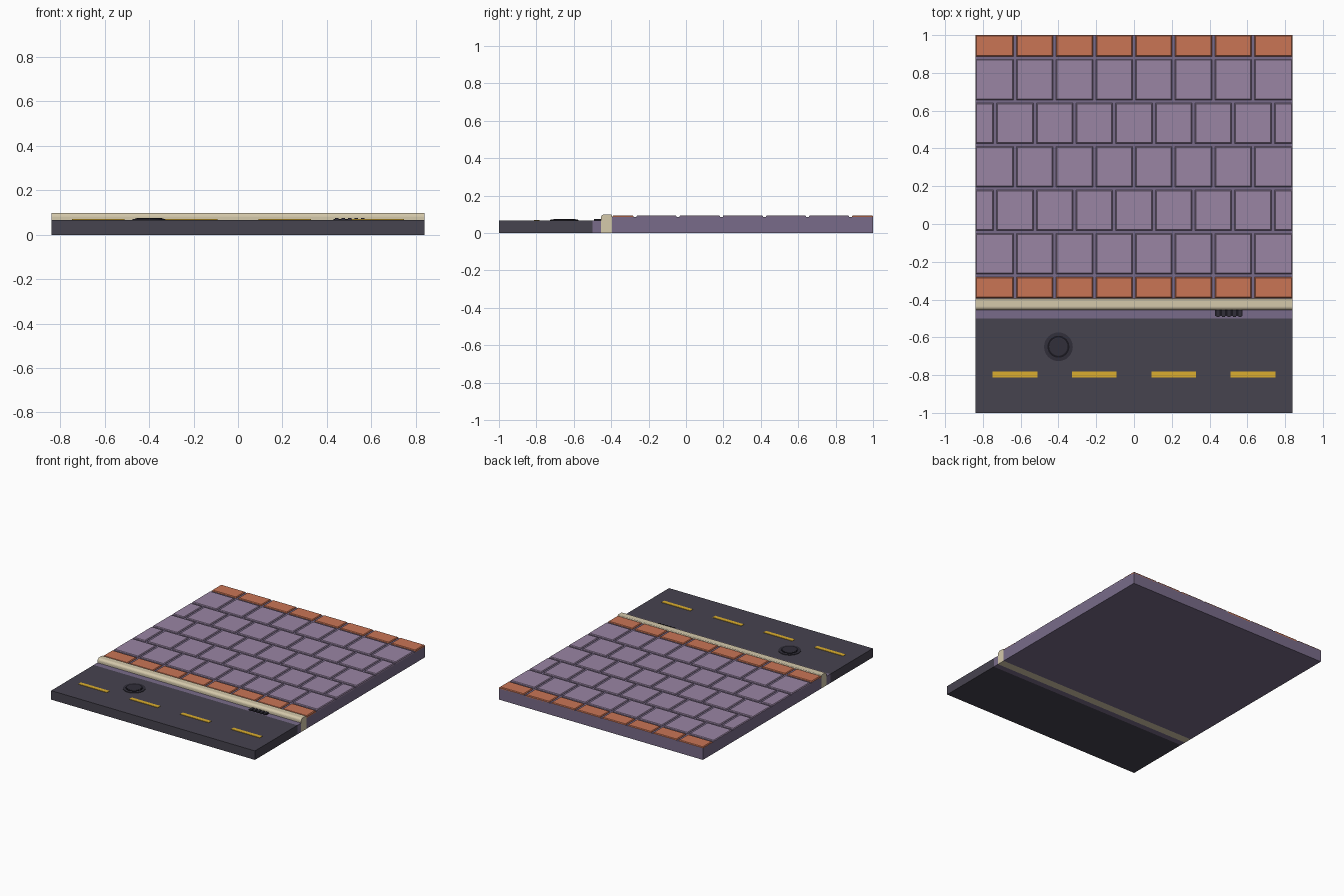
import bpy, bmesh, math

if "Cube" in bpy.data.objects:
    bpy.data.objects.remove(bpy.data.objects["Cube"])

W = 0.84          # half width of the slab
GAP = 0.016       # joint between pavers


def material(name, r, g, b):
    m = bpy.data.materials.new(name)
    m.diffuse_color = [(c / 255) ** 2.2 for c in (r, g, b)] + [1]
    m.use_nodes = True
    m.node_tree.nodes["Principled BSDF"].inputs["Base Color"].default_value = m.diffuse_color
    return m


ASPHALT = material("asphalt", 72, 69, 80)
GROUT = material("grout", 120, 107, 136)
PAVER = material("paver", 152, 132, 162)
BRICK = material("brick", 200, 116, 86)
STONE = material("stone", 212, 200, 170)
PAINT = material("road_paint", 218, 172, 50)
IRON = material("iron", 52, 50, 60)
DARK = material("dark_iron", 30, 29, 36)


def finish(name, bm, mat):
    bmesh.ops.recalc_face_normals(bm, faces=bm.faces)
    me = bpy.data.meshes.new(name)
    bm.to_mesh(me)
    bm.free()
    me.materials.append(mat)
    ob = bpy.data.objects.new(name, me)
    bpy.context.collection.objects.link(ob)
    return ob


def add_box(bm, x0, x1, y0, y1, z0, z1, chamfer=0):
    """Box whose top edge is optionally chamfered."""
    loops = [(0, z0), (0, z1)] if not chamfer else [(0, z0), (0, z1 - chamfer), (chamfer, z1)]
    rings = [[bm.verts.new(p) for p in ((x0 + i, y0 + i, z), (x1 - i, y0 + i, z),
                                        (x1 - i, y1 - i, z), (x0 + i, y1 - i, z))]
             for i, z in loops]
    for a, b in zip(rings, rings[1:]):
        for k in range(4):
            bm.faces.new((a[k], a[(k + 1) % 4], b[(k + 1) % 4], b[k]))
    bm.faces.new(rings[0][::-1])
    bm.faces.new(rings[-1])


def boxes(name, mat, items, chamfer=0):
    bm = bmesh.new()
    for it in items:
        add_box(bm, *it, chamfer)
    return finish(name, bm, mat)


def lathe(name, mat, profile, cx, cy, n=32):
    """Turned part; the profile runs from outer foot to the centre."""
    bm = bmesh.new()
    rings = [[bm.verts.new((cx + r * math.cos(2 * math.pi * k / n),
                            cy + r * math.sin(2 * math.pi * k / n), z)) for k in range(n)]
             for r, z in profile]
    for a, b in zip(rings, rings[1:]):
        for k in range(n):
            bm.faces.new((a[k], a[(k + 1) % n], b[(k + 1) % n], b[k]))
    bm.faces.new(rings[0][::-1])
    bm.faces.new(rings[-1])
    return finish(name, bm, mat)


# slabs
boxes("road", ASPHALT, [(-W, W, -1, -0.5, 0, 0.067)])
boxes("gutter", GROUT, [(-W, W, -0.5, -0.455, 0, 0.067)])
boxes("pavement_base", GROUT, [(-W, W, -0.395, 1, 0, 0.087)])

# curb with rounded top edges
y0, y1, top = -0.455, -0.395, 0.099
prof = [(y1, 0), (y1, top - 0.008)]
for cy, r, start in ((y1 - 0.008, 0.008, 0), (y0 + 0.018, 0.018, 90)):
    for k in range(6):
        a = math.radians(start + 18 * k)
        prof.append((cy + r * math.cos(a), top - r + r * math.sin(a)))
prof.append((y0, 0))
del prof[1]
bm = bmesh.new()
face = bm.faces.new([bm.verts.new((-W, y, z)) for y, z in prof])
ext = bmesh.ops.extrude_face_region(bm, geom=[face], use_keep_orig=True)
bmesh.ops.translate(bm, vec=(2 * W, 0, 0),
                    verts=[v for v in ext["geom"] if isinstance(v, bmesh.types.BMVert)])
finish("curb", bm, STONE)


def row(ya, yb, shifted=False):
    """One row of pavers across the slab, in running bond when shifted."""
    pitch = 2 * W / 8
    start = -W - (pitch / 2 if shifted else 0)
    out = []
    for i in range(9 if shifted else 8):
        a, b = start + i * pitch, start + (i + 1) * pitch
        xa = -W if a <= -W + 1e-4 else a + GAP / 2
        xb = W if b >= W - 1e-4 else b - GAP / 2
        out.append((xa, xb, ya, yb, 0.08, 0.095))
    return out


# pavers and brick borders
tiles = []
for i in range(5):
    yt = 0.88 - 0.2305 * i
    tiles += row(yt - 0.2305 + GAP / 2, yt - GAP / 2, i % 2 == 1)
boxes("pavers", PAVER, tiles, 0.005)
boxes("brick_borders", BRICK, row(0.888, 1.0) + row(-0.392, -0.2805), 0.005)

# lane dashes
boxes("lane_dashes", PAINT, [(x - 0.118, x + 0.118, -0.812, -0.782, 0.06, 0.07)
                             for x in (-0.63, -0.21, 0.21, 0.63)])

# manhole: flange, dark groove and lid
lathe("manhole_rim", IRON, [(0.076, 0.06), (0.076, 0.071), (0.06, 0.0725)], -0.4, -0.65)
lathe("manhole_groove", DARK, [(0.058, 0.065), (0.058, 0.0745)], -0.4, -0.65)
lathe("manhole_lid", IRON, [(0.049, 0.065), (0.049, 0.0755), (0.046, 0.0765)], -0.4, -0.65)

# storm drain plate and its bars
boxes("drain_plate", DARK, [(0.43, 0.575, -0.488, -0.453, 0.06, 0.0715)])
boxes("drain_bars", IRON, [(x - 0.008, x + 0.008, -0.493, -0.455, 0.065, 0.0755)
                           for x in [0.445 + 0.029 * k for k in range(5)]])
